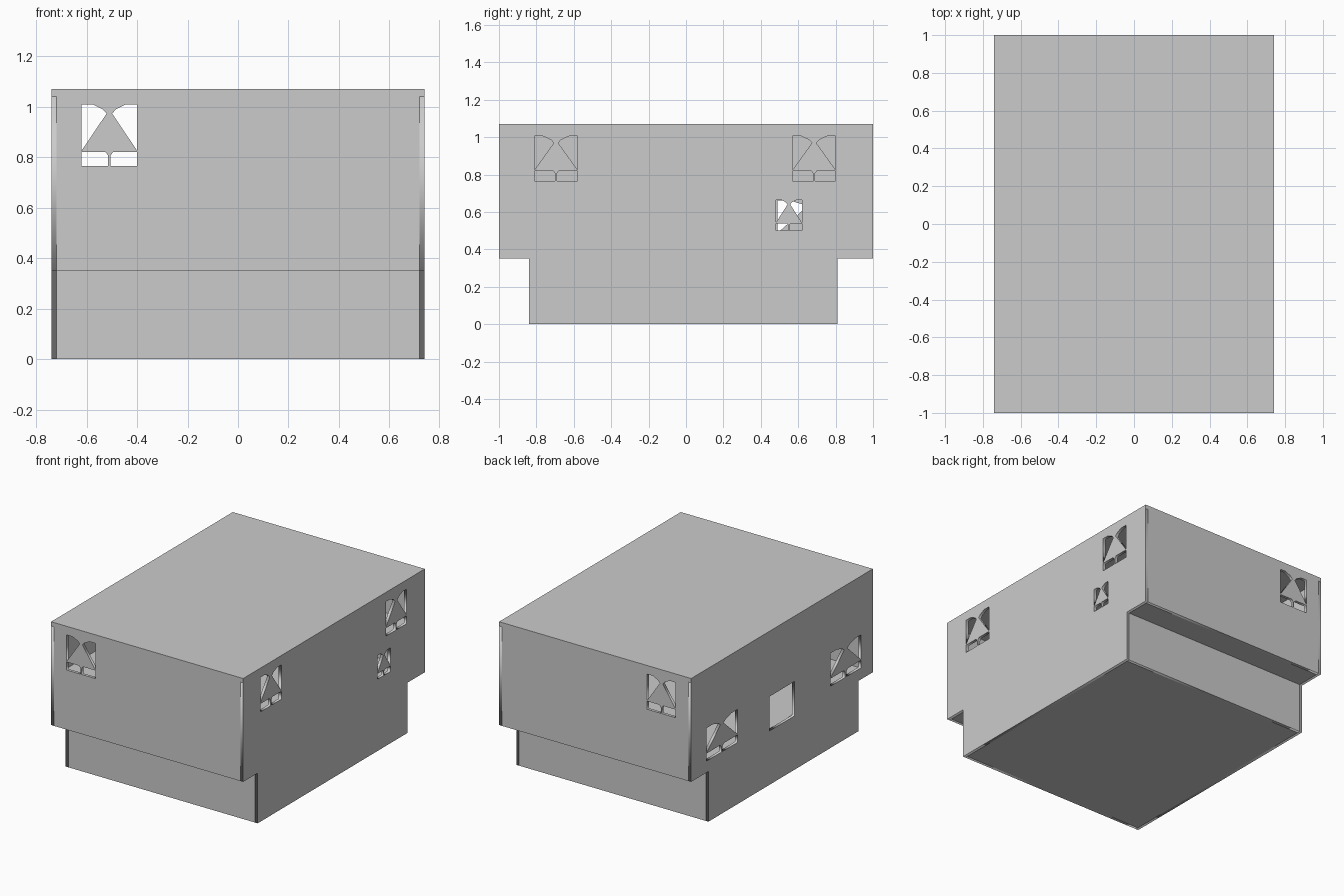
import bpy
from mathutils import Matrix

if "Cube" in bpy.data.objects:
    bpy.data.objects.remove(bpy.data.objects["Cube"])

T = 0.02           # wall thickness
HX = 0.74          # half width


def rect(x0, x1, z0, z1):
    return [(x0, z0), (x1, z0), (x1, z1), (x0, z1)]


def window(x0, x1, z0, z1):
    """Four openings that leave a pointed gable-shaped tracery between them."""
    upper = [(0, .25), (.45, .85), (.38, .92), (.2, 1), (0, 1)]
    lower = [(0, 0), (.48, 0), (.48, .17), (.43, .23), (0, .23)]
    shapes = []
    for pane in (upper, lower):
        for side in (False, True):
            shapes.append([(x0 + (1 - u if side else u) * (x1 - x0),
                            z0 + v * (z1 - z0)) for u, v in pane])
    return shapes


def wall(name, outline, holes, offset, axis):
    """Flat wall with openings; axis is the direction the wall faces."""
    curve = bpy.data.curves.new(name, 'CURVE')
    curve.dimensions = '2D'
    curve.fill_mode = 'BOTH'
    curve.extrude = T / 2
    for loop in [outline] + holes:
        s = curve.splines.new('POLY')
        s.points.add(len(loop) - 1)
        for p, (a, b) in zip(s.points, loop):
            p.co = (a, b, 0, 1)
        s.use_cyclic_u = True
    ob = bpy.data.objects.new(name, curve)
    bpy.context.collection.objects.link(ob)
    if axis == 'X':
        ob.matrix_world = Matrix(((0, 0, 1, offset), (1, 0, 0, 0), (0, 1, 0, 0), (0, 0, 0, 1)))
    else:
        ob.matrix_world = Matrix(((1, 0, 0, 0), (0, 0, -1, offset), (0, 1, 0, 0), (0, 0, 0, 1)))
    bpy.ops.object.select_all(action='DESELECT')
    ob.select_set(True)
    bpy.context.view_layer.objects.active = ob
    bpy.ops.object.convert(target='MESH')


def slab(name, x, y0, y1, z0, z1):
    bpy.ops.mesh.primitive_cube_add(size=1, location=(0, (y0 + y1) / 2, (z0 + z1) / 2))
    ob = bpy.context.object
    ob.name = name
    ob.scale = (2 * x, y1 - y0, z1 - z0)
    bpy.ops.object.transform_apply(location=False, rotation=False, scale=True)


# Side walls share one stepped profile: narrow base, overhanging storeys
profile = [(-.84, 0), (.81, 0), (.81, .35), (1, .35), (1, 1.04),
           (-1, 1.04), (-1, .35), (-.84, .35)]
wall("right_wall", profile,
     window(-.81, -.58, .765, 1.005) + window(.57, .80, .765, 1.005)
     + window(.48, .62, .50, .665), HX - T / 2, 'X')
wall("left_wall", profile,
     window(.49, .83, .43, .66) + window(-.87, -.535, .43, .66)
     + [rect(-.14, .14, .375, .615)], -HX + T / 2, 'X')

# Front and back walls sit between the side walls
ix = HX - T
for name, y_up, y_low in (("front", -1 + T / 2, -.84 + T / 2),
                          ("back", 1 - T / 2, .81 - T / 2)):
    wall(name + "_wall", rect(-ix, ix, .35, 1.04),
         window(-.62, -.40, .765, 1.01), y_up, 'Y')
    wall(name + "_base_wall", rect(-ix, ix, 0, .35), [], y_low, 'Y')

# Floors and roof
slab("base_floor", ix, -.84 + T, .81 - T, 0, .01)
slab("lower_floor", ix, -1 + T, 1 - T, .35, .365)
slab("upper_floor", ix, -1 + T, 1 - T, .68, .695)
slab("roof", HX, -1, 1, 1.04, 1.07)
